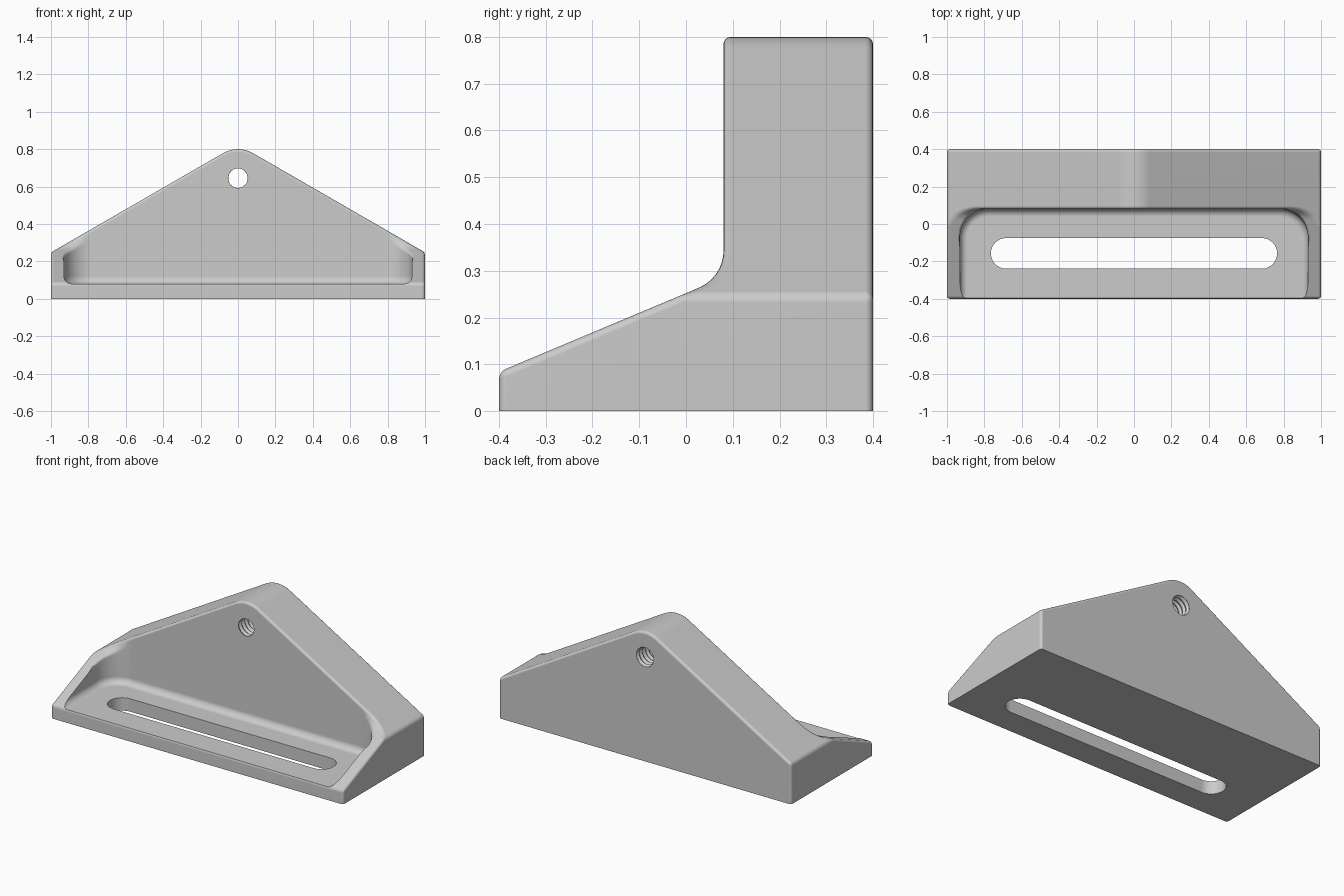
import bpy, bmesh, math
from mathutils import Vector

cube = bpy.data.objects.get("Cube")
if cube:
    bpy.data.objects.remove(cube, do_unlink=True)

WALL_Y = 0.08      # front face of the upright wall
FILLET = 0.085     # blend between sloped rim and wall


def slope(y):
    return 0.252 + 0.42 * y


def rounded(points, steps=8):
    """2D outline from (a, b, radius) corners."""
    out = []
    for i, (a, b, r) in enumerate(points):
        p = Vector((a, b))
        if not r:
            out.append(p)
            continue
        u = (Vector(points[i - 1][:2]) - p).normalized()
        v = (Vector(points[(i + 1) % len(points)][:2]) - p).normalized()
        half = u.angle(v) / 2
        c = p + (u + v).normalized() * r / math.sin(half)
        s = p + u * r / math.tan(half) - c
        e = p + v * r / math.tan(half) - c
        w = math.pi - 2 * half
        for k in range(steps + 1):
            t = k / steps
            out.append(c + (s * math.sin((1 - t) * w) + e * math.sin(t * w)) / math.sin(w))
    return out


def loft(name, rows):
    """Closed solid through loops of equal length, capped at both ends."""
    bm = bmesh.new()
    loops = [[bm.verts.new(p) for p in row] for row in rows]
    n = len(loops[0])
    for lo, hi in zip(loops, loops[1:]):
        for i in range(n):
            j = (i + 1) % n
            bm.faces.new((lo[i], lo[j], hi[j], hi[i]))
    bm.faces.new(loops[0])
    bm.faces.new(loops[-1])
    bmesh.ops.recalc_face_normals(bm, faces=bm.faces)
    mesh = bpy.data.meshes.new(name)
    bm.to_mesh(mesh)
    bm.free()
    obj = bpy.data.objects.new(name, mesh)
    bpy.context.collection.objects.link(obj)
    return obj


def activate(obj):
    bpy.ops.object.select_all(action='DESELECT')
    obj.select_set(True)
    bpy.context.view_layer.objects.active = obj


def combine(obj, cutter, operation='DIFFERENCE'):
    mod = obj.modifiers.new("cut", 'BOOLEAN')
    mod.operation = operation
    mod.solver = 'EXACT'
    mod.object = cutter
    activate(obj)
    bpy.ops.object.modifier_apply(modifier=mod.name)
    bpy.data.objects.remove(cutter, do_unlink=True)


# Gabled front outline and stepped side outline, intersected
gable = rounded([(-1, -0.1, 0), (1, -0.1, 0), (1, 0.248, 0), (0, 0.825, 0.16), (-1, 0.248, 0)])
bracket = loft("bracket", [[(x, y, z) for x, z in gable] for y in (-0.6, 0.4)])
side = rounded([(-0.4, 0, 0), (0.5, 0, 0), (0.5, 1, 0), (WALL_Y, 1, 0),
                (WALL_Y, slope(WALL_Y), FILLET), (-0.4, slope(-0.4), 0)])
combine(bracket, loft("side_profile", [[(x, y, z) for y, z in side] for x in (-1.2, 1.2)]),
        'INTERSECT')

# Round the outer edges, leaving the underside crisp
bm = bmesh.new()
bm.from_mesh(bracket.data)
bmesh.ops.remove_doubles(bm, verts=bm.verts, dist=1e-5)
bmesh.ops.dissolve_limit(bm, angle_limit=math.radians(0.5), verts=bm.verts, edges=bm.edges)
sharp = [e for e in bm.edges
         if len(e.link_faces) == 2 and e.calc_face_angle(0) > math.radians(30)
         and max(v.co.z for v in e.verts) > 0.001]
bmesh.ops.bevel(bm, geom=sharp, offset=0.016, offset_type='OFFSET', segments=4,
                profile=0.5, affect='EDGES', clamp_overlap=False)
bm.to_mesh(bracket.data)
bm.free()

# Front pocket: U-shaped outline, filleted floor, softened rim
HALF, CORNER, BACK, FLOOR, BLEND = 0.93, 0.15, WALL_Y + 0.0004, 0.08, 0.04


def rim_height(y):
    """Height of the sloped rim, including its blend into the wall."""
    turn = math.pi / 2 - math.atan(0.42)
    tangent = FILLET * math.tan(turn / 2)
    if y < WALL_Y - tangent * math.cos(math.atan(0.42)):
        return slope(y)
    d = min(y - (WALL_Y - FILLET), FILLET)
    return slope(WALL_Y) + tangent - math.sqrt(FILLET ** 2 - d ** 2)


def pocket_loop(offset, height):
    pts = [(HALF + offset, -0.6)]
    for k in range(13):
        a = math.pi / 2 * k / 12
        pts.append((HALF - CORNER + (CORNER + offset) * math.cos(a),
                    min(BACK, BACK - CORNER + (CORNER + offset) * math.sin(a))))
    pts += [(-x, y) for x, y in reversed(pts)]
    return [(x, y, height(y)) for x, y in pts]


rows = []
for k in range(7):
    a = math.pi / 2 * k / 6
    rows.append(pocket_loop(-BLEND * (1 - math.sin(a)),
                            lambda y, a=a: FLOOR + BLEND * (1 - math.cos(a))))
wall_foot = FLOOR + BLEND
rows.append(pocket_loop(0, lambda y: max(rim_height(y) - 0.016, wall_foot + 0.002)))
rows.append(pocket_loop(0.005, lambda y: max(rim_height(y) - 0.005, wall_foot + 0.008)))
rows.append(pocket_loop(0.016, lambda y: max(rim_height(y) + 0.002, wall_foot + 0.015)))
rows.append(pocket_loop(0.016, lambda y: 1.1))
combine(bracket, loft("pocket_cutter", rows))

# Long mounting slot through the floor
slot = rounded([(sx * 0.765, -0.157 + sy * 0.082, 0.0815)
                for sx, sy in ((-1, -1), (1, -1), (1, 1), (-1, 1))])
combine(bracket, loft("slot_cutter", [[(x, y, z) for x, y in slot] for z in (-0.1, 0.2)]))

# Threaded hole through the top of the wall
PITCH, SIDES = 0.03, 32
thread = []
for k in range(30):
    r = 0.062 if k % 2 else 0.052
    thread.append([(r * math.cos(math.tau * i / SIDES), 0.021 + k * PITCH / 2,
                    0.645 + r * math.sin(math.tau * i / SIDES)) for i in range(SIDES)])
combine(bracket, loft("thread_cutter", thread))

# Single grey finish
grey = bpy.data.materials.new("plain_grey")
grey.use_nodes = True
color = (0.6, 0.6, 0.6, 1)
grey.diffuse_color = color
grey.node_tree.nodes["Principled BSDF"].inputs["Base Color"].default_value = color
bracket.data.materials.clear()
bracket.data.materials.append(grey)
for poly in bracket.data.polygons:
    poly.material_index = 0

activate(bracket)
bpy.ops.object.shade_smooth_by_angle(angle=math.radians(32))
normals = bracket.modifiers.new("flat_face_normals", 'WEIGHTED_NORMAL')
normals.keep_sharp = True
